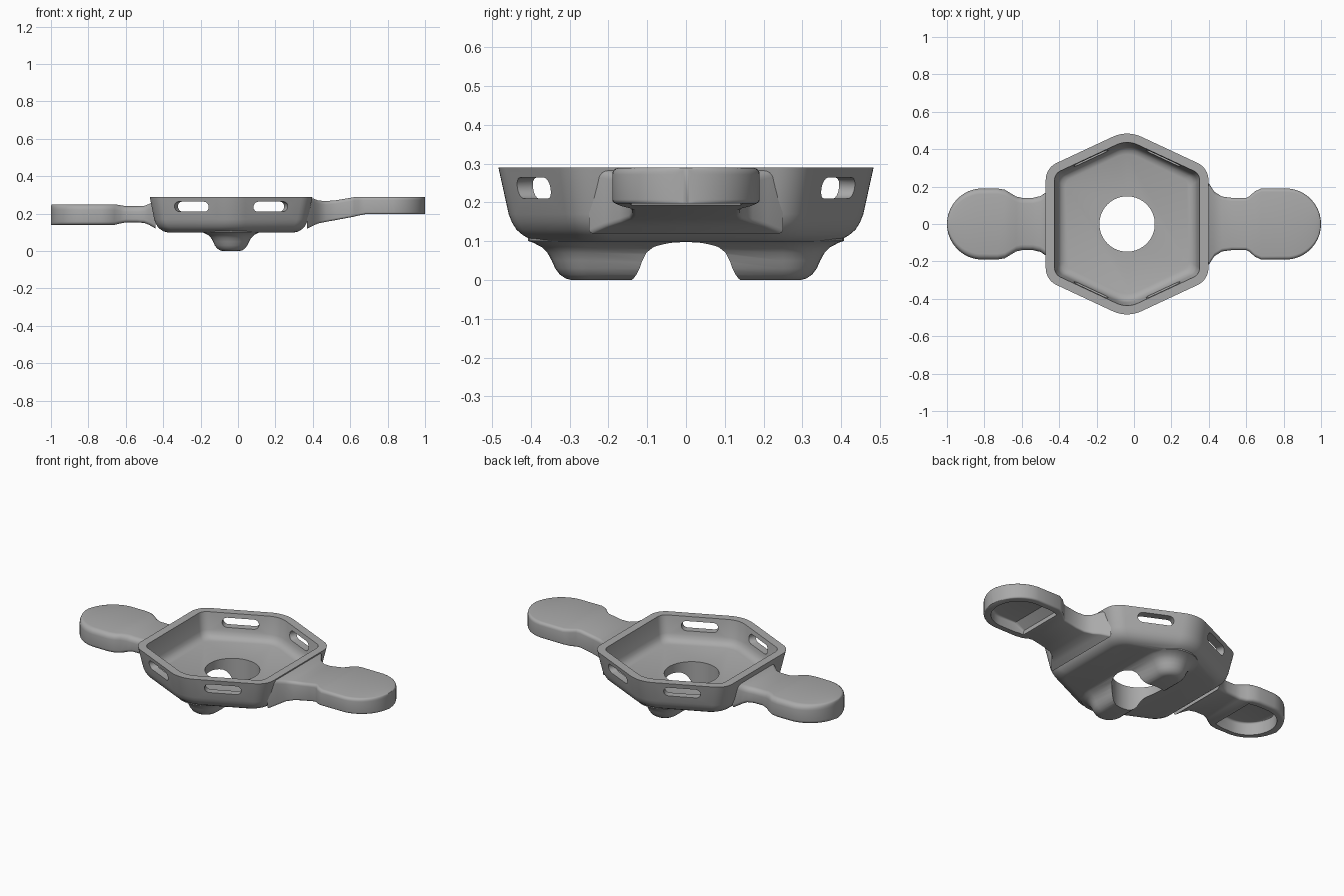
import bpy, bmesh, math
from mathutils import Vector, Matrix

cube = bpy.data.objects.get("Cube")
if cube:
    bpy.data.objects.remove(cube, do_unlink=True)

GREY = (0.40, 0.40, 0.40, 1)
mat = bpy.data.materials.new("matte_grey")
mat.use_nodes = True
mat.diffuse_color = GREY
mat.node_tree.nodes["Principled BSDF"].inputs["Base Color"].default_value = GREY
CX = -0.037                      # tray centre
A = math.radians(25)             # slope of the slanted walls


def loft(name, rings, matrix=None):
    """Skin equal-length rings and cap both ends."""
    bm = bmesh.new()
    vr = [[bm.verts.new(p) for p in r] for r in rings]
    for a, b in zip(vr, vr[1:]):
        for i in range(len(a)):
            j = (i + 1) % len(a)
            bm.faces.new((a[i], a[j], b[j], b[i]))
    bm.faces.new(vr[0])
    bm.faces.new(vr[-1])
    if matrix:
        bm.transform(matrix)
    bmesh.ops.recalc_face_normals(bm, faces=bm.faces)
    me = bpy.data.meshes.new(name)
    bm.to_mesh(me)
    bm.free()
    me.materials.append(mat)
    ob = bpy.data.objects.new(name, me)
    bpy.context.collection.objects.link(ob)
    return ob


def rounded(corners, radii, n=8):
    """Convex counter-clockwise polygon with arc corners."""
    out = []
    for i, c in enumerate(corners):
        c = Vector(c)
        d0 = (Vector(corners[i - 1]) - c).normalized()
        d1 = (Vector(corners[(i + 1) % len(corners)]) - c).normalized()
        half = d0.angle(d1) / 2
        mid = c + (d0 + d1).normalized() * radii[i] / math.sin(half)
        start = c + d0 * radii[i] / math.tan(half) - mid
        turn = math.pi - 2 * half
        out += [mid + Matrix.Rotation(turn * k / n, 2) @ start for k in range(n + 1)]
    return out


def hexagon(z, off, shrink=0.0):
    a, b = 0.435 - off, 0.455 - off
    top, side = b / math.cos(A), (b - a * math.sin(A)) / math.cos(A)
    pts = [(a, -side), (a, side), (0, top), (-a, side), (-a, -side), (0, -top)]
    rs = [r - shrink for r in (0.1, 0.1, 0.18, 0.1, 0.1, 0.18)]
    return [(p.x + CX, p.y, z) for p in rounded(pts, rs)]


def stadium(half, r, n=14):
    """Outline along the first axis with round ends."""
    pts = []
    for s in (1, -1):
        for k in range(n + 1):
            t = math.pi * (k / n - 0.5)
            pts.append((s * (half + r * math.cos(t)), s * r * math.sin(t)))
    return pts


def boolean(ob, tool, op):
    mod = ob.modifiers.new(op, 'BOOLEAN')
    mod.operation, mod.object, mod.solver = op, tool, 'EXACT'
    tool.hide_render = True
    bpy.context.view_layer.objects.active = ob
    bpy.ops.object.modifier_apply(modifier=mod.name)
    bpy.data.objects.remove(tool, do_unlink=True)


def finish(ob):
    bpy.ops.object.select_all(action='DESELECT')
    ob.select_set(True)
    bpy.context.view_layer.objects.active = ob
    bpy.ops.object.shade_smooth_by_angle(angle=math.radians(35))


# Tray: outside wall, rim, inside wall, floor
outer = [(0.1, 0.095), (0.104, 0.077), (0.115, 0.058), (0.13, 0.042),
         (0.15, 0.031), (0.17, 0.024), (0.29, 0)]
inner = [(0.29, 0.047), (0.19, 0.062), (0.17, 0.07), (0.155, 0.083), (0.147, 0.105)]
tray = loft("tray", [hexagon(z, o) for z, o in outer] +
            [hexagon(z, o, 0.045) for z, o in inner])

# Rounded feet: one flared rib, split by the centre hole
rib = [(0, 0.045), (0.004, 0.06), (0.014, 0.075), (0.03, 0.087), (0.05, 0.096),
       (0.07, 0.107), (0.085, 0.122), (0.096, 0.143), (0.101, 0.157), (0.12, 0.157)]
feet = loft("feet", [[(CX + v, u, z) for u, v in stadium(0.25, r)] for z, r in rib])
boolean(tray, feet, 'UNION')

# Centre hole
hole = loft("hole_cutter", [[(CX + 0.148 * math.cos(t), 0.148 * math.sin(t), z)
                             for t in (math.tau * k / 64 for k in range(64))]
                            for z in (-0.1, 0.25)])
boolean(tray, hole, 'DIFFERENCE')

# Slots through the four slanted walls
for sx in (1, -1):
    for sy in (1, -1):
        n = Vector((sx * math.sin(A), sy * math.cos(A), 0))
        t = Vector((sx * math.cos(A), -sy * math.sin(A), 0))
        mid = Vector((CX, 0, 0.237)) + t * 0.026
        rings = [[mid + n * d + t * u + Vector((0, 0, v)) for u, v in stadium(0.074, 0.027, 8)]
                 for d in (0.36, 0.52)]
        boolean(tray, loft("slot_cutter", rings), 'DIFFERENCE')
finish(tray)


def section(x, w, lo, hi, r):
    r = min(r, w * 0.8, (hi - lo) * 0.4)
    pts = rounded([(-w, lo), (w, lo), (w, hi), (-w, hi)], [r * 0.6, r * 0.6, r, r], 4)
    return [(x, p.x, p.y) for p in pts]


def round_tip(x0, r, lo, hi, soft):
    """Stations of a half-round end."""
    out = []
    for k in range(1, 16):
        t = math.pi / 2 * k / 15.4
        drop = soft * max(0, math.cos(t) * -1 + 1 - 0.8) * 5 if k < 15 else soft
        out.append((x0 + r * math.sin(t), r * math.cos(t), lo, hi - min(drop, soft) * (k > 13)))
    return out


def paddle(name, side, neck, lo, hi, soft, edge, start):
    flip = Matrix.Scale(side, 4, (1, 0, 0))
    stations = neck + round_tip(0.81, 0.19, lo, hi, soft)
    arm = loft(name, [section(*s, edge) for s in stations], flip)
    # Hollow underside with a sloping neck end
    roof = hi - 0.035
    hollow = [(start, 0.14, lo - 0.1, lo + 0.02), (start + 0.05, 0.15, lo - 0.1, roof),
              (0.81, 0.15, lo - 0.1, roof)]
    hollow += round_tip(0.81, 0.15, lo - 0.1, roof, 0)
    boolean(arm, loft("hollow_cutter", [section(*s, 0.012) for s in hollow], flip), 'DIFFERENCE')
    finish(arm)


# Low arm on the -x side
paddle("low_paddle", -1, [
    (0.44, 0.19, 0.12, 0.27), (0.475, 0.166, 0.14, 0.252), (0.5, 0.149, 0.15, 0.242),
    (0.54, 0.14, 0.153, 0.24), (0.6, 0.14, 0.153, 0.24), (0.63, 0.147, 0.147, 0.245),
    (0.66, 0.165, 0.14, 0.25), (0.69, 0.183, 0.14, 0.25), (0.73, 0.19, 0.14, 0.25)],
    0.14, 0.25, 0.015, 0.03, 0.69)

# Raised arm on the +x side, its neck sloping up
paddle("high_paddle", 1, [
    (0.37, 0.25, 0.12, 0.287), (0.405, 0.21, 0.137, 0.28), (0.43, 0.172, 0.148, 0.27),
    (0.47, 0.147, 0.156, 0.267), (0.52, 0.14, 0.165, 0.271), (0.6, 0.14, 0.18, 0.284),
    (0.62, 0.15, 0.184, 0.288), (0.645, 0.174, 0.19, 0.29), (0.68, 0.19, 0.197, 0.29)],
    0.197, 0.29, 0.003, 0.018, 0.66)
